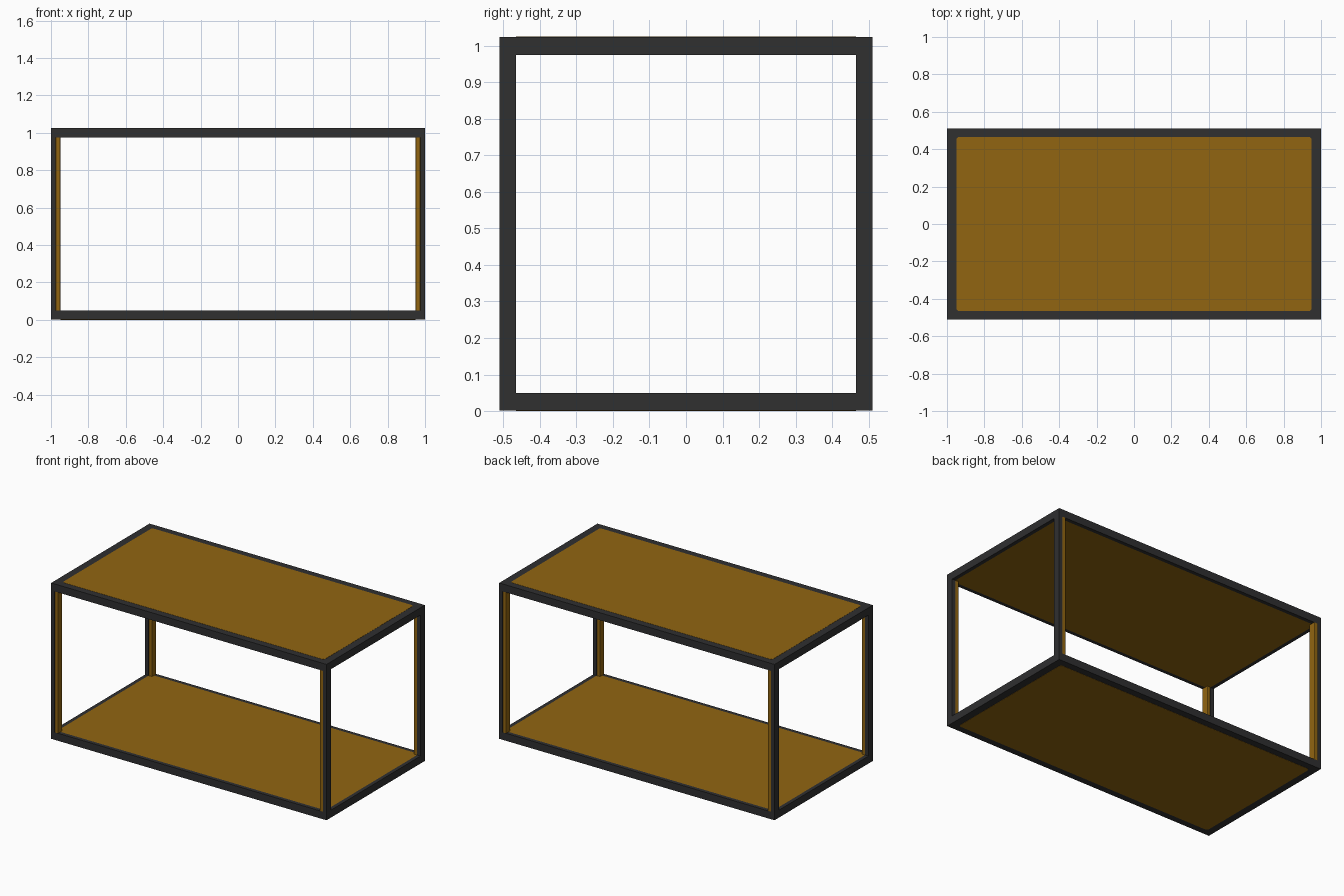
import bpy
import bmesh

if "Cube" in bpy.data.objects:
    bpy.data.objects.remove(bpy.data.objects["Cube"])

# Overall half sizes, height, sheet thickness and rail width
HX, HY, H = 1.0, 0.51, 1.025
T, W = 0.025, 0.05
EPS = 0.001


def material(name, rgb):
    m = bpy.data.materials.new(name)
    m.use_nodes = True
    m.diffuse_color = (*rgb, 1)
    m.node_tree.nodes["Principled BSDF"].inputs["Base Color"].default_value = (*rgb, 1)
    return m


metal = material("charcoal metal", (0.029, 0.029, 0.030))
wood = material("ochre wood", (0.285, 0.130, 0.0055))


def finish(name, bm, mat):
    bmesh.ops.recalc_face_normals(bm, faces=bm.faces)
    mesh = bpy.data.meshes.new(name)
    bm.to_mesh(mesh)
    bm.free()
    mesh.materials.append(mat)
    ob = bpy.data.objects.new(name, mesh)
    bpy.context.collection.objects.link(ob)
    return ob


def box(name, x, y, z, mat, radius=0.0, segments=4):
    """Box between (min, max) pairs, optionally with rounded vertical edges."""
    bm = bmesh.new()
    bmesh.ops.create_cube(bm, size=1)
    for v in bm.verts:
        for i, (lo, hi) in enumerate((x, y, z)):
            v.co[i] = (lo + hi) / 2 + v.co[i] * (hi - lo)
    if radius:
        edges = [e for e in bm.edges
                 if abs(e.verts[0].co.z - e.verts[1].co.z) > 1e-5]
        bmesh.ops.bevel(bm, geom=edges, offset=radius, segments=segments,
                        profile=0.5, affect='EDGES')
    return finish(name, bm, mat)


def ring(name, outer, inner, z, mat):
    """Rectangular ring with square corners."""
    bm = bmesh.new()
    corners = ((-1, -1), (1, -1), (1, 1), (-1, 1))
    loops = [[bm.verts.new((sx * hx, sy * hy, h)) for sx, sy in corners]
             for (hx, hy), h in ((outer, z[0]), (outer, z[1]),
                                 (inner, z[1]), (inner, z[0]))]
    for k in range(4):
        a, b = loops[k], loops[(k + 1) % 4]
        for i in range(4):
            j = (i + 1) % 4
            bm.faces.new((a[i], a[j], b[j], b[i]))
    return finish(name, bm, mat)


# Two shelves: angle rail around a wooden panel with a rounded inlay
for level in ("top", "bottom"):
    def span(lo, hi):
        return (lo, hi) if level == "top" else (H - hi, H - lo)

    ring(level + "_rail", (HX, HY), (HX - T, HY - T), span(H - W, H - EPS), metal)
    ring(level + "_rail_lip", (HX - T, HY - T), (HX - W - 0.02, HY - W + 0.005 - 0.02),
         span(H - T, H - EPS), metal)
    box(level + "_panel", (T - HX, HX - T), (T - HY, HY - T), span(H - W, H - T), wood)
    box(level + "_panel_inlay", (W - HX, HX - W), (-0.465, 0.465),
        span(H - T, H), wood, radius=0.016)

# Four posts: metal strip outside, wooden lining inside
for sx, side in ((1, "left"), (-1, "right")):
    for sy, end in ((-1, "front"), (1, "back")):
        y = sorted((sy * HY, sy * 0.465))
        box(f"{end}_{side}_post", sorted((sx * HX, sx * (HX - T))), y,
            (W, H - W), metal)
        box(f"{end}_{side}_post_lining", sorted((sx * (HX - T), sx * (HX - W))), y,
            (W, H - W), wood, radius=0.004, segments=2)
